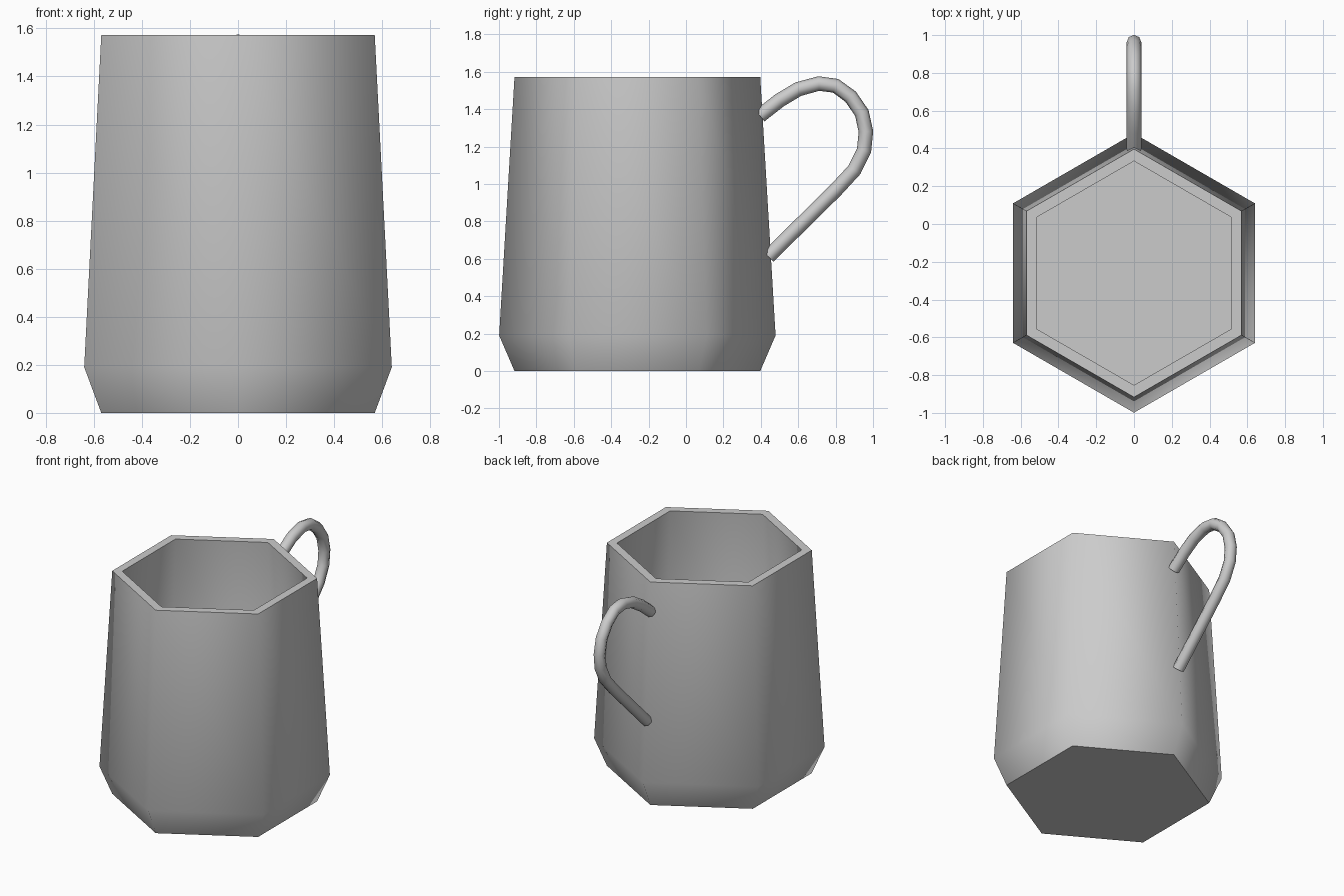
import bpy, bmesh
from math import sin, cos, radians

if "Cube" in bpy.data.objects:
    bpy.data.objects.remove(bpy.data.objects["Cube"])

CY = -0.26  # centre of the hexagonal body in y


def smooth(obj, angle):
    bpy.ops.object.select_all(action='DESELECT')
    obj.select_set(True)
    bpy.context.view_layer.objects.active = obj
    bpy.ops.object.shade_smooth_by_angle(angle=radians(angle))


# Hexagonal cup: profile of (corner radius, height) from outer base to inner floor
profile = [(0.657, 0.0), (0.739, 0.19), (0.657, 1.572),
           (0.593, 1.572), (0.675, 0.20), (0.612, 0.055)]
bm = bmesh.new()
rings = [[bm.verts.new((r * sin(radians(60 * i)), CY + r * cos(radians(60 * i)), z))
          for i in range(6)] for r, z in profile]
for a, b in zip(rings, rings[1:]):
    for i in range(6):
        j = (i + 1) % 6
        bm.faces.new((a[i], a[j], b[j], b[i]))
bm.faces.new(rings[0])
bm.faces.new(rings[-1])
bmesh.ops.recalc_face_normals(bm, faces=bm.faces)
mesh = bpy.data.meshes.new("cup_body")
bm.to_mesh(mesh)
bm.free()
cup = bpy.data.objects.new("cup_body", mesh)
bpy.context.collection.objects.link(cup)
smooth(cup, 65)

# Round handle swept along a path in the yz plane
path = [(0.395, 1.365), (0.50, 1.447), (0.60, 1.507), (0.71, 1.537), (0.80, 1.525),
        (0.88, 1.467), (0.94, 1.38), (0.962, 1.28), (0.952, 1.18), (0.90, 1.075),
        (0.80, 0.967), (0.44, 0.612)]
curve = bpy.data.curves.new("handle", 'CURVE')
curve.dimensions = '3D'
curve.bevel_depth = 0.039
curve.bevel_resolution = 2
curve.use_fill_caps = True
spline = curve.splines.new('POLY')
spline.points.add(len(path) - 1)
for p, (y, z) in zip(spline.points, path):
    p.co = (0, y, z, 1)
handle = bpy.data.objects.new("handle", curve)
bpy.context.collection.objects.link(handle)
bpy.ops.object.select_all(action='DESELECT')
handle.select_set(True)
bpy.context.view_layer.objects.active = handle
bpy.ops.object.convert(target='MESH')
smooth(bpy.context.view_layer.objects.active, 65)
